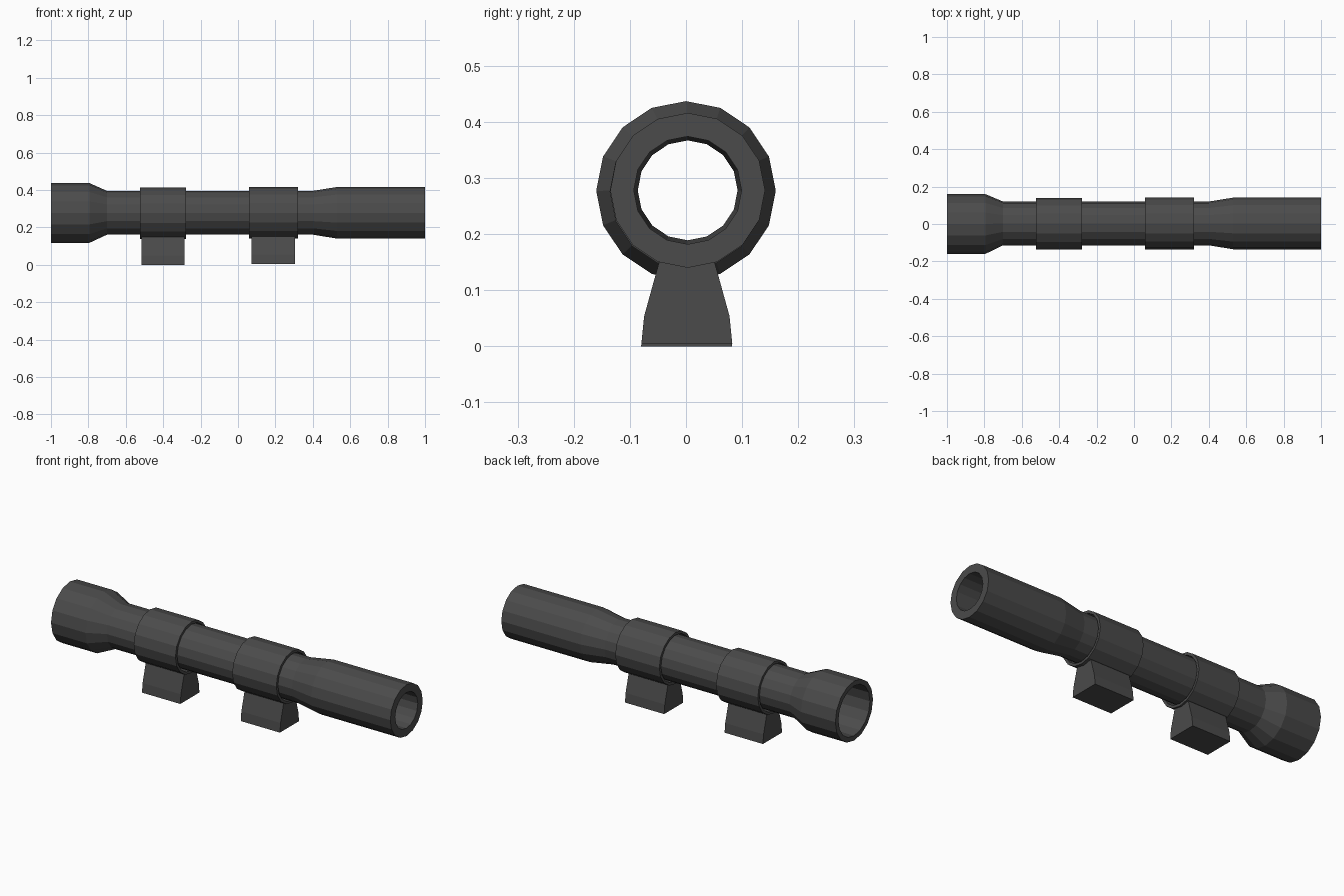
import bpy, bmesh
from math import cos, sin, tau

if "Cube" in bpy.data.objects:
    bpy.data.objects.remove(bpy.data.objects["Cube"])

dark = bpy.data.materials.new("dark_metal")
dark.diffuse_color = (0.07, 0.07, 0.07, 1)
dark.use_nodes = True
dark.node_tree.nodes["Principled BSDF"].inputs["Base Color"].default_value = dark.diffuse_color


def finish(name, bm):
    bmesh.ops.recalc_face_normals(bm, faces=bm.faces)
    mesh = bpy.data.meshes.new(name)
    bm.to_mesh(mesh)
    bm.free()
    mesh.materials.append(dark)
    obj = bpy.data.objects.new(name, mesh)
    bpy.context.collection.objects.link(obj)


def lathe(name, profile, sides=16):
    """Revolve a closed profile of (x, radius, centre_y, centre_z) about x."""
    bm = bmesh.new()
    loops = [[bm.verts.new((x, y + r * cos(tau * i / sides), z + r * sin(tau * i / sides)))
              for i in range(sides)] for x, r, y, z in profile]
    for a, b in zip(loops, loops[1:] + loops[:1]):
        for i in range(sides):
            j = (i + 1) % sides
            bm.faces.new((a[i], a[j], b[j], b[i]))
    finish(name, bm)


def prism(name, outline, x0, x1, lift):
    """Extrude a (y, z) outline along x."""
    bm = bmesh.new()
    face = bm.faces.new([bm.verts.new((x0, y, z + lift)) for y, z in outline])
    out = bmesh.ops.extrude_face_region(bm, geom=[face])["geom"]
    bmesh.ops.translate(bm, vec=(x1 - x0, 0, 0),
                        verts=[v for v in out if isinstance(v, bmesh.types.BMVert)])
    finish(name, bm)


# Hollow scope body: wide front bell, slim tube, eyepiece
wide, slim = (0, 0.277), (0.003, 0.278)
outer = [(-1, 0.16, *wide), (-0.795, 0.16, *wide), (-0.70, 0.117, *slim),
         (0.40, 0.117, *slim), (0.53, 0.138, *slim), (1, 0.138, *slim)]
inner = [(1, 0.096, *slim), (0.53, 0.096, *slim), (0.40, 0.089, *slim),
         (-0.70, 0.089, *slim), (-0.795, 0.134, *wide), (-1, 0.134, *wide)]
lathe("scope_tube", outer + inner)

# Two clamp rings, each on a flared foot
foot = [(-0.081, 0), (0.081, 0), (0.076, 0.05), (0.047, 0.155), (-0.047, 0.155), (-0.076, 0.05)]
for side, r0, r1, f0, f1, y, lift in (
        ("front", -0.525, -0.277, -0.515, -0.287, 0.002, 0),
        ("rear", 0.06, 0.322, 0.072, 0.305, 0.003, 0.004)):
    z = 0.276 + lift * 0.5
    lathe(side + "_ring", [(r0, 0.138, y, z), (r1, 0.138, y, z), (r1, 0.124, y, z), (r0, 0.124, y, z)])
    prism(side + "_mount_foot", [(a + y / 2, b) for a, b in foot], f0, f1, lift)
